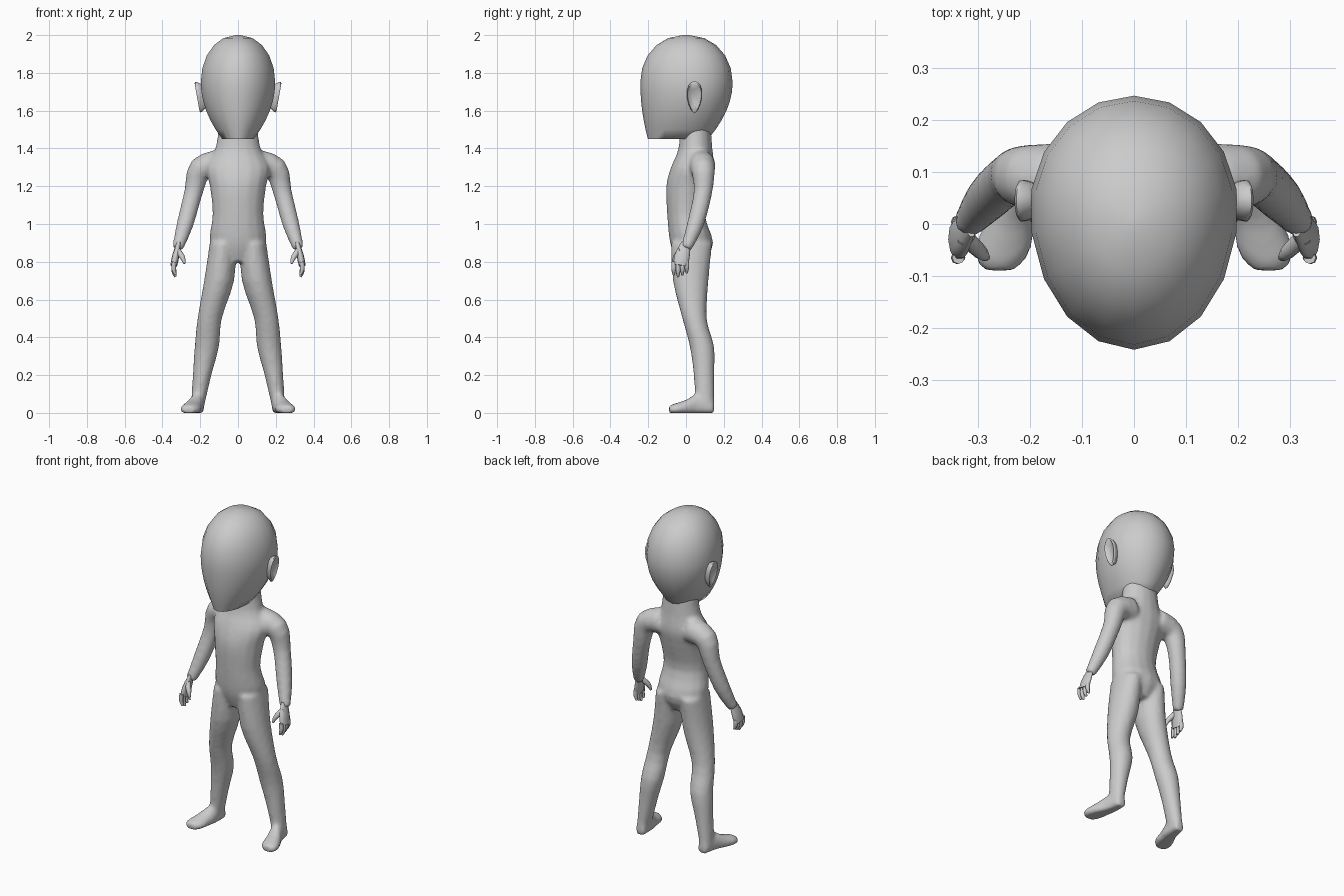
import bpy, bmesh
from math import sin, cos, pi, radians
from mathutils import Vector, Matrix

old = bpy.data.objects.get("Cube")
if old:
    bpy.data.objects.remove(old, do_unlink=True)

skin = bpy.data.materials.new("grey_clay")
skin.use_nodes = True
grey = (.6, .6, .6, 1)
skin.diffuse_color = grey
skin.node_tree.nodes["Principled BSDF"].inputs["Base Color"].default_value = grey


def finish(bm, name):
    """Turn a bmesh into a smooth shaded object."""
    bmesh.ops.recalc_face_normals(bm, faces=bm.faces)
    mesh = bpy.data.meshes.new(name)
    bm.to_mesh(mesh)
    bm.free()
    obj = bpy.data.objects.new(name, mesh)
    bpy.context.collection.objects.link(obj)
    mesh.materials.append(skin)
    mesh.shade_smooth()
    mesh.set_sharp_from_angle(angle=radians(60))
    return obj


def circle(count):
    return [2 * pi * i / count for i in range(count)]


def flow(keys, steps=3):
    """Fill in smooth in-between sections for a few key sections."""
    keys = [Vector(k) for k in keys]
    result = []
    for i in range(len(keys) - 1):
        start, end = keys[i], keys[i + 1]
        leave = (end - keys[max(i - 1, 0)]) / 2
        arrive = (keys[min(i + 2, len(keys) - 1)] - start) / 2
        gap = end - start
        for t in [s / steps for s in range(steps)]:
            result.append(start + leave * t + (gap * 3 - leave * 2 - arrive) * t**2
                          + (leave + arrive - gap * 2) * t**3)
    return result + [keys[-1]]


def loft(bm, rings):
    """Skin a list of point rings and cap both ends."""
    rows = [[bm.verts.new(point) for point in ring] for ring in rings]
    for low, high in zip(rows, rows[1:]):
        for i in range(len(low)):
            bm.faces.new((low[i - 1], low[i], high[i], high[i - 1]))
    bm.faces.new(rows[0])
    bm.faces.new(rows[-1])


def oval(z, x, width, front, back, widest=None, count=16):
    """Horizontal ring whose front and back depths may differ."""
    middle = (front + back) / 2 if widest is None else widest
    ring = []
    for a in circle(count):
        depth = middle - front if cos(a) > 0 else back - middle
        ring.append((x + width * sin(a), middle - depth * cos(a), z))
    return ring


def tube(bm, keys, flat=1, count=10):
    """Limb along a path of x, y, z and radius."""
    path = flow(keys)
    rings = []
    for i, section in enumerate(path):
        along = path[min(i + 1, len(path) - 1)].xyz - path[max(i - 1, 0)].xyz
        side = along.cross(Vector((0, 1, 0))).normalized()
        depth = along.normalized().cross(side)
        rings.append([section.xyz + section.w * (side * cos(a) * flat + depth * sin(a))
                      for a in circle(count)])
    loft(bm, rings)


def mirror(bm):
    """Copy everything to the other side of the body."""
    parts = bm.verts[:] + bm.edges[:] + bm.faces[:]
    copy = bmesh.ops.duplicate(bm, geom=parts)["geom"]
    twin = [item for item in copy if isinstance(item, bmesh.types.BMVert)]
    bmesh.ops.scale(bm, vec=(-1, 1, 1), verts=twin)


# Head: jaw rings taper below the widest level, dome rings round off above it
widest_level = 1.75
rings = []
for step in range(6):
    drop = 1 - step / 6
    taper = drop**2
    rings.append(oval(widest_level - .3 * drop, 0, .2 - .115 * taper,
                      .04 * taper - .242, .247 - .13 * taper, .03 - .06 * taper, 18))
for step in range(6):
    turn = pi / 2 * step / 5.2
    size = cos(turn)**.9
    middle = .03 * size
    rings.append(oval(widest_level + .25 * sin(turn), 0, .2 * size,
                      middle - .272 * size, middle + .217 * size, middle, 18))
rings.append([(x * .1, y * .1, 2) for x, y, z in rings[-1]])
bm = bmesh.new()
loft(bm, rings)
finish(bm, "head")

# Ears: tilted oval shells with a raised rim and a hollow
bm = bmesh.new()
tilt = Matrix.Translation((.192, .045, 1.675)) @ Matrix.Rotation(radians(10), 4, "Y")
shell = [(-.02, .7), (.01, .95), (.02, 1), (.025, .9), (.01, .5)]
loft(bm, [[tilt @ Vector((out, .04 * size * cos(a) * (1 + sin(a) / 4), .085 * size * sin(a)))
           for a in circle(14)] for out, size in shell])
mirror(bm)
finish(bm, "ears")

# Legs: height, x, half width, front, back
bm = bmesh.new()
leg = [(.9, .08, .07, -.08, .14), (.7, .1, .08, -.07, .12), (.5, .15, .065, -.02, .11),
       (.35, .165, .065, .02, .15), (.2, .19, .05, .04, .15), (.03, .215, .035, .05, .15)]
loft(bm, [oval(*section) for section in flow(leg)])

# Feet: y, x, half width, height
foot = [(.15, .21, .03, .07), (.06, .22, .04, .1), (0, .24, .05, .07),
        (-.06, .255, .055, .05), (-.09, .26, .03, .04)]
loft(bm, [[(x + width * cos(a), y, max(0, height * (.35 + .65 * sin(a))))
           for a in circle(16)] for y, x, width, height in flow(foot)])

# Arms
tube(bm, [(.1, .08, 1.32, .075), (.2, .09, 1.29, .065), (.235, .09, 1.17, .05),
          (.28, .05, 1, .045), (.32, 0, .87, .03)], count=14)
mirror(bm)

# Torso and neck: height, x, half width, front, back
torso = [(.8, 0, .07, -.05, .1), (.9, 0, .15, -.085, .145), (1.05, 0, .135, -.1, .1),
         (1.2, 0, .15, -.105, .13), (1.3, 0, .17, -.08, .15), (1.4, 0, .12, -.04, .14),
         (1.55, 0, .1, -.03, .13)]
loft(bm, [oval(*section) for section in flow(torso)])
body = finish(bm, "body")

# Fuse the body into one soft skin
fuse = body.modifiers.new("fuse", "REMESH")
fuse.mode = "VOXEL"
fuse.voxel_size = .011
fuse.use_smooth_shade = True
soften = body.modifiers.new("soften", "SMOOTH")
soften.iterations = 8

# Hands: flat palm, four curled fingers and a thumb
bm = bmesh.new()
tube(bm, [(.314, 0, .9, .026), (.33, -.02, .83, .042), (.34, -.03, .78, .04)], flat=.45)
for finger in range(4):
    y = .023 * finger - .065
    tip = .72 + .01 * abs(finger - 1)
    tube(bm, [(.338, y, .8, .012), (.34, y, tip + .03, .012), (.33, y, tip, .006)], count=8)
tube(bm, [(.325, -.025, .865, .017), (.295, -.055, .825, .014), (.283, -.065, .79, .006)],
     count=8)
mirror(bm)
finish(bm, "hands")
